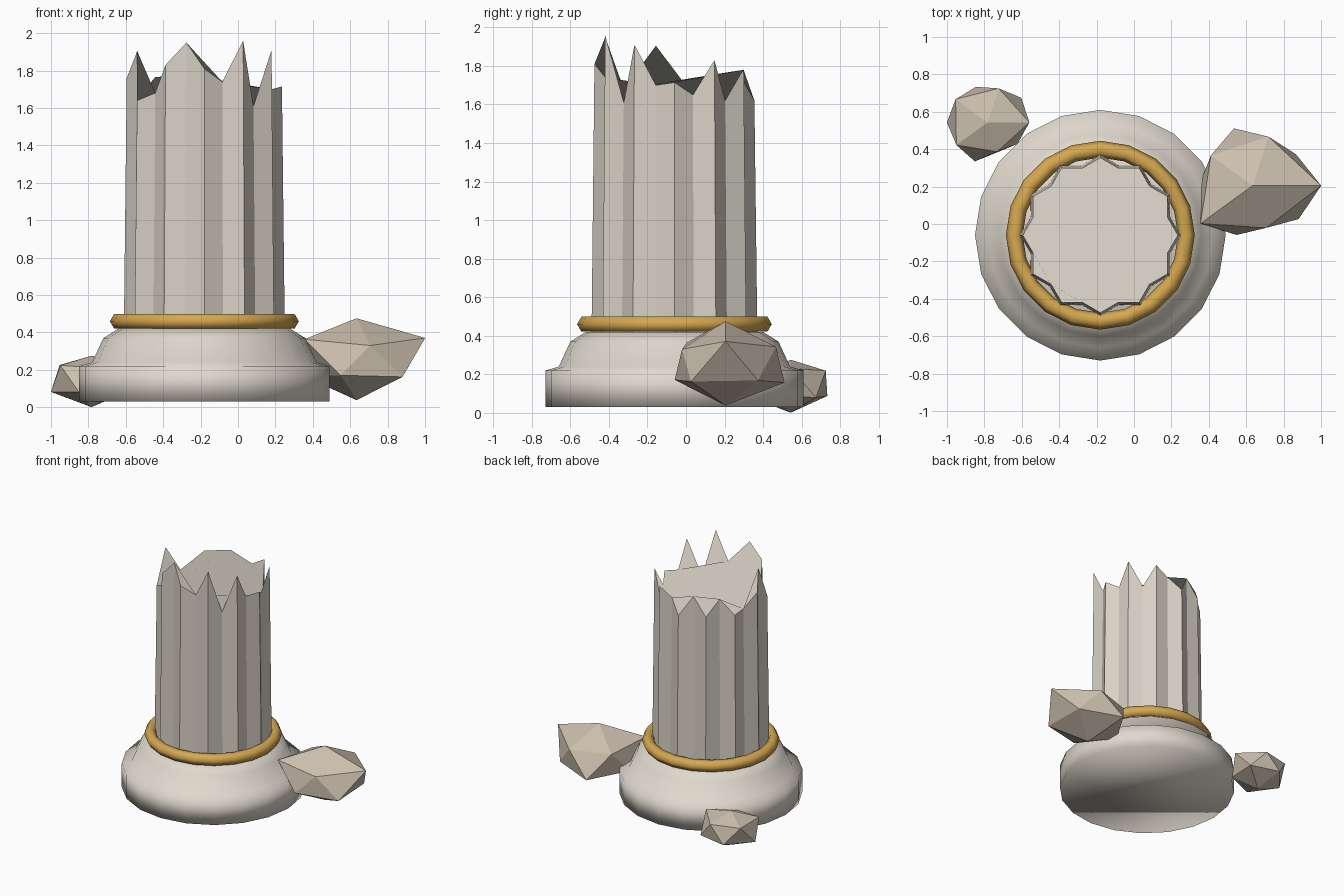
import bpy, bmesh
from math import sin, cos, atan2, radians, tau

if "Cube" in bpy.data.objects:
    bpy.data.objects.remove(bpy.data.objects["Cube"])

CX, CY = -0.18, -0.06          # column axis


def material(name, rgb):
    m = bpy.data.materials.new(name)
    m.diffuse_color = (*rgb, 1)
    m.use_nodes = True
    m.node_tree.nodes["Principled BSDF"].inputs["Base Color"].default_value = m.diffuse_color
    return m


def finish(bm, name, mat, loc, smooth=False):
    bmesh.ops.recalc_face_normals(bm, faces=bm.faces[:])
    for f in bm.faces:
        f.smooth = smooth
    me = bpy.data.meshes.new(name)
    bm.to_mesh(me)
    bm.free()
    me.materials.append(mat)
    ob = bpy.data.objects.new(name, me)
    ob.location = loc
    bpy.context.collection.objects.link(ob)
    return ob


def bridge(bm, a, b):
    n = len(a)
    for i in range(n):
        j = (i + 1) % n
        bm.faces.new((a[i], a[j], b[j], b[i]))


def lathe(name, profile, mat, n=20, closed=False):
    bm = bmesh.new()
    rings = [[bm.verts.new((r * cos(tau * i / n), r * sin(tau * i / n), z))
              for i in range(n)] for r, z in profile]
    for a, b in zip(rings, rings[1:]):
        bridge(bm, a, b)
    if closed:
        bridge(bm, rings[-1], rings[0])
    else:
        bm.faces.new(rings[0])
        bm.faces.new(rings[-1])
    return finish(bm, name, mat, (CX, CY, 0), True)


def rock(name, loc, squash, factors, mat):
    # icosahedron with each corner pushed out by its own radius
    bm = bmesh.new()
    bmesh.ops.create_icosphere(bm, subdivisions=1, radius=1)
    order = sorted(bm.verts, key=lambda v: (
        round(v.co.z, 1), (atan2(v.co.y, v.co.x) + 0.01) % tau))
    for v, f in zip(order, factors):
        v.co = v.co.normalized() * f
        v.co.z *= squash
    return finish(bm, name, mat, loc)


stone = material("pale_stone", (0.74, 0.69, 0.61))
shaft_stone = material("shaft_stone", (0.70, 0.65, 0.57))
rubble = material("rubble_stone", (0.60, 0.52, 0.42))
gold = material("gold", (0.67, 0.39, 0.08))

# Moulded round base
lathe("base", [(0.67, 0.03), (0.67, 0.22), (0.60, 0.24), (0.54, 0.37), (0.46, 0.42)], stone)

# Gold collar with six-sided section
lathe("collar", [(0.46 + 0.045 * cos(tau * k / 6), 0.46 + 0.045 * sin(tau * k / 6))
                 for k in range(6)], gold, closed=True)

# Fluted shaft: alternating radii, jagged broken top (heights every 15 degrees)
tops = [1.715, 1.65, 1.83, 1.62, 1.785, 1.72, 1.62, 1.78, 1.64, 1.765, 1.64, 1.65,
        1.76, 1.905, 1.64, 1.68, 1.83, 1.95, 1.81, 1.74, 1.96, 1.61, 1.91, 1.70]
bm = bmesh.new()
low, high = [], []
for i, h in enumerate(tops):
    a = radians(15 * i)
    for ring, z, k in ((low, 0.42, 1.0), (high, h, 0.965)):
        r = (0.385 if i % 2 else 0.43) * k
        ring.append(bm.verts.new((r * cos(a), r * sin(a), z)))
bridge(bm, low, high)
bm.faces.new(low)
bm.faces.new(high)
finish(bm, "shaft", shaft_stone, (CX, CY, 0))

# Fallen rubble; radii: bottom, lower ring, upper ring, top
rock("large_rubble", (0.634, 0.205, 0.257), 0.62,
     [0.353, 0.32, 0.36, 0.32, 0.31, 0.34, 0.41, 0.308, 0.308, 0.385, 0.265, 0.353], rubble)
rock("small_rubble", (-0.783, 0.543, 0.155), 0.67,
     [0.23, 0.25, 0.224, 0.243, 0.245, 0.22, 0.25, 0.214, 0.236, 0.23, 0.184, 0.18], rubble)
